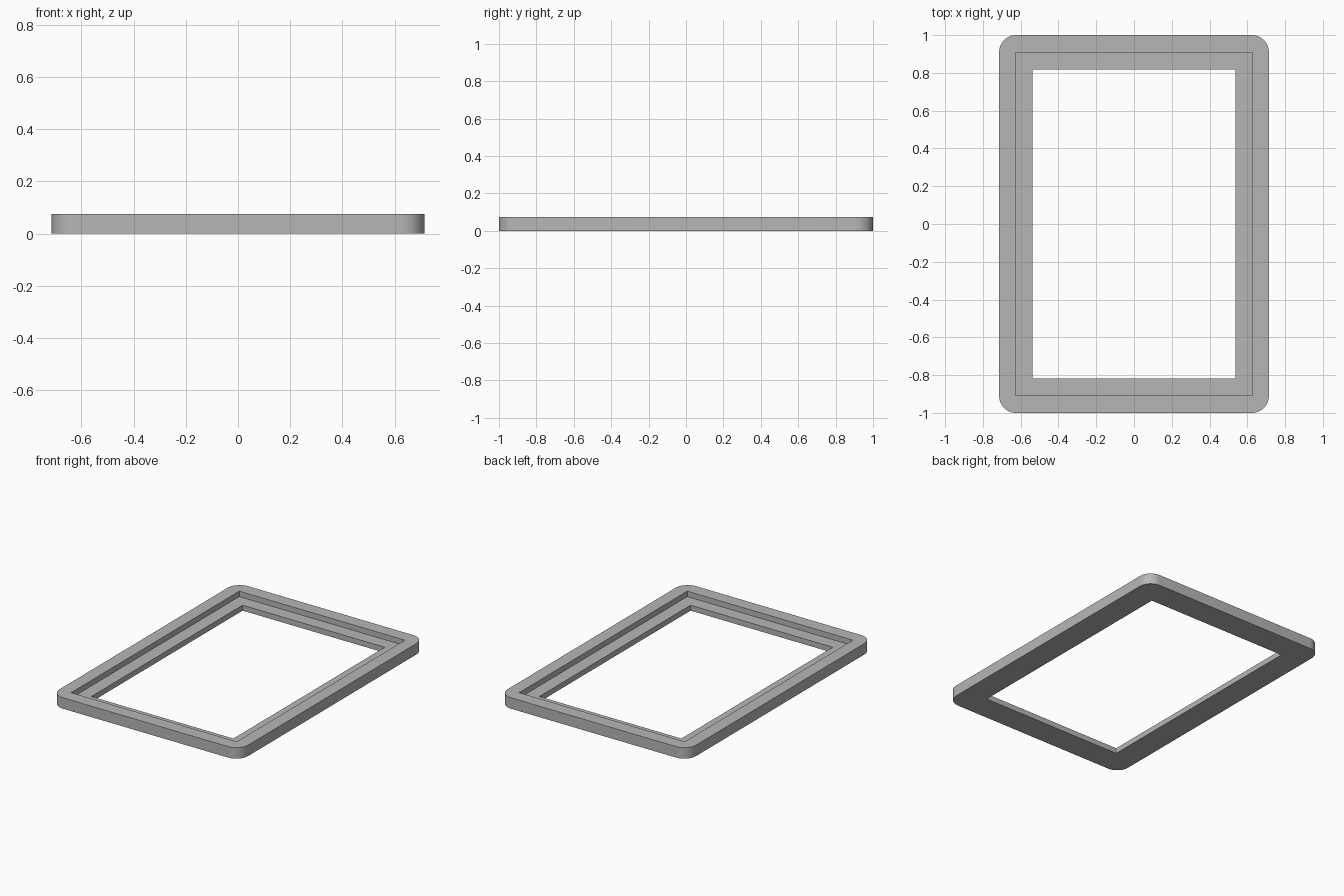
import bpy
import bmesh
import math

HEIGHT = 0.075
LEDGE = 0.0375
CORNER = 0.09

if "Cube" in bpy.data.objects:
    bpy.data.objects.remove(bpy.data.objects["Cube"], do_unlink=True)

grey = bpy.data.materials.new("grey")
grey.use_nodes = True
colour = (0.47, 0.47, 0.47, 1)
grey.diffuse_color = colour
grey.node_tree.nodes["Principled BSDF"].inputs["Base Color"].default_value = colour


def slab(name, half_x, half_y, bottom, top, radius=0):
    """Rectangular slab with optional rounded vertical corners."""
    bm = bmesh.new()
    bmesh.ops.create_cube(bm, size=2)
    for v in bm.verts:
        v.co = (v.co.x * half_x, v.co.y * half_y, top if v.co.z > 0 else bottom)
    if radius:
        upright = [e for e in bm.edges
                   if abs(e.verts[0].co.z - e.verts[1].co.z) > 0.01]
        bmesh.ops.bevel(bm, geom=upright, offset=radius, segments=12,
                        profile=0.5, affect='EDGES')
    mesh = bpy.data.meshes.new(name)
    bm.to_mesh(mesh)
    bm.free()
    mesh.materials.append(grey)
    obj = bpy.data.objects.new(name, mesh)
    bpy.context.collection.objects.link(obj)
    return obj


# Rounded outer body
frame = slab("frame", 0.714, 1.0, 0, HEIGHT, CORNER)

# Stepped recess and through opening
cutters = [
    slab("recess_cutter", 0.627, 0.909, LEDGE, HEIGHT + 0.1),
    slab("opening_cutter", 0.538, 0.818, -0.1, HEIGHT + 0.1),
]
bpy.context.view_layer.objects.active = frame
frame.select_set(True)
for cutter in cutters:
    cutter.hide_render = True
    cut = frame.modifiers.new(cutter.name, 'BOOLEAN')
    cut.operation = 'DIFFERENCE'
    cut.solver = 'EXACT'
    cut.object = cutter
    bpy.ops.object.modifier_apply(modifier=cut.name)
    bpy.data.objects.remove(cutter, do_unlink=True)

# Smooth corners, crisp edges
bpy.ops.object.shade_smooth_by_angle(angle=math.radians(30))
